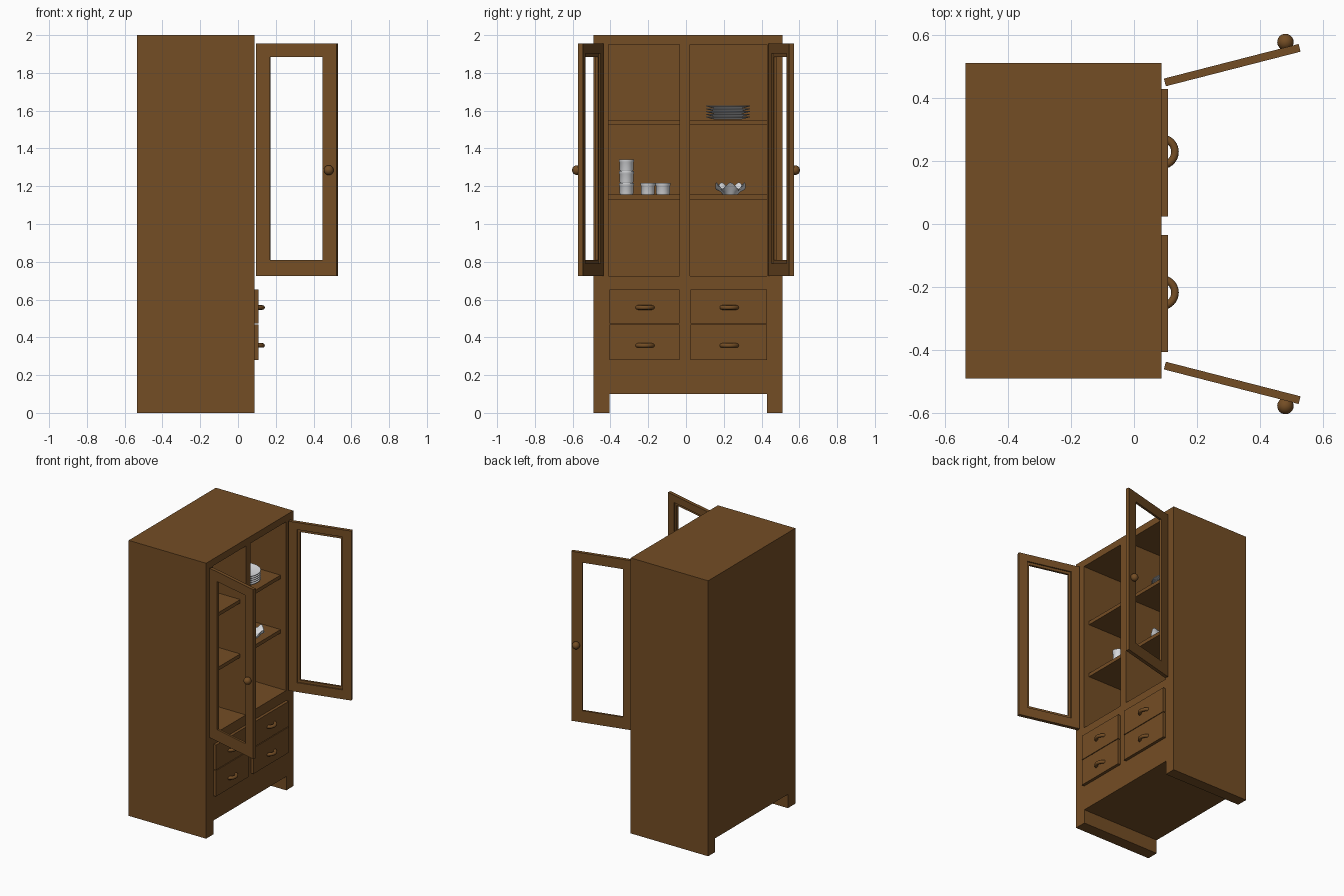
import bpy, bmesh, math
from mathutils import Matrix, Vector

if "Cube" in bpy.data.objects:
    bpy.data.objects.remove(bpy.data.objects["Cube"])


def material(name, rgb):
    m = bpy.data.materials.new(name)
    m.diffuse_color = (*rgb, 1)
    m.use_nodes = True
    m.node_tree.nodes["Principled BSDF"].inputs["Base Color"].default_value = m.diffuse_color
    return m


WOOD = material("brown wood", (0.175, 0.075, 0.018))
CHINA = material("white china", (0.72, 0.73, 0.75))


def finish(bm, name, mat, smooth=False):
    bmesh.ops.recalc_face_normals(bm, faces=bm.faces)
    me = bpy.data.meshes.new(name)
    bm.to_mesh(me)
    bm.free()
    ob = bpy.data.objects.new(name, me)
    bpy.context.collection.objects.link(ob)
    me.materials.append(mat)
    bpy.ops.object.select_all(action='DESELECT')
    bpy.context.view_layer.objects.active = ob
    ob.select_set(True)
    if smooth:
        bpy.ops.object.shade_smooth_by_angle(angle=math.radians(40))
    return ob


def box(name, x, y, z, mat=WOOD):
    bm = bmesh.new()
    lo, hi = Vector((x[0], y[0], z[0])), Vector((x[1], y[1], z[1]))
    size = hi - lo
    bmesh.ops.create_cube(bm, size=1, matrix=Matrix.Translation((lo + hi) / 2) @ Matrix.Diagonal((*size, 1)))
    return finish(bm, name, mat)


def carve(ob, cuts):
    for c in cuts:
        cutter = box("cutter", *c)
        cutter.hide_render = True
        mod = ob.modifiers.new("cut", 'BOOLEAN')
        mod.operation, mod.solver, mod.object = 'DIFFERENCE', 'EXACT', cutter
        bpy.context.view_layer.objects.active = ob
        bpy.ops.object.modifier_apply(modifier=mod.name)
        bpy.data.objects.remove(cutter)


def lathe(name, profile, loc, mat, steps=32):
    bm = bmesh.new()
    vs = [bm.verts.new((r, 0, z)) for r, z in profile]
    es = [bm.edges.new(p) for p in zip(vs, vs[1:])]
    bmesh.ops.spin(bm, geom=vs + es, cent=(0, 0, 0), axis=(0, 0, 1), angle=2 * math.pi, steps=steps)
    bmesh.ops.remove_doubles(bm, verts=bm.verts, dist=1e-5)
    ob = finish(bm, name, mat, True)
    ob.location = loc
    return ob


# Cabinet body: two open compartments above, raised base between the side runners
BAYS = [(-0.41, -0.035), (0.02, 0.428)]
body = box("cabinet_body", (-0.535, 0.087), (-0.49, 0.51), (0, 2))
carve(body, [((-0.495, 0.3), b, (0.725, 1.95)) for b in BAYS]
      + [((-0.7, 0.3), (-0.405, 0.43), (-0.1, 0.1))])

for i, (y0, y1) in enumerate(BAYS):
    # Shelves
    for z in (1.13, 1.525):
        box("shelf", (-0.495, 0.042), (y0, y1), (z, z + 0.026))
    # Drawer fronts with half-ring pulls
    mid = (y0 + y1) / 2
    for z0, z1 in ((0.28, 0.467), (0.472, 0.653)):
        box("drawer_front", (0.087, 0.108), (y0 + 0.004, y1), (z0, z1))
        bm = bmesh.new()
        zc = z0 + 0.077 if z0 < 0.4 else z0 + 0.086
        ring = [bm.verts.new((0.087 + 0.043 * 1, mid + 0, zc))]
        bm.clear()
        circle = [bm.verts.new((0, 0.043 + 0.012 * math.cos(a), 0.012 * math.sin(a)))
                  for a in (k * math.pi / 6 for k in range(12))]
        edges = [bm.edges.new((circle[k], circle[(k + 1) % 12])) for k in range(12)]
        bmesh.ops.spin(bm, geom=circle + edges, cent=(0, 0, 0), axis=(0, 0, 1), angle=-math.pi, steps=20)
        pull = finish(bm, "drawer_pull", WOOD, True)
        pull.location = (0.087, mid + 0.005, zc)

# Open doors: frame with a rebate on the inner face and a round knob outside
for s in (-1, 1):
    ang = s * math.radians(14.4)
    place = Matrix.Translation((0.098, s * 0.449, 0)) @ Matrix.Rotation(ang, 4, 'Z')
    door = box("door_frame", (0, 0.441), (-0.0125, 0.0125), (0.725, 1.955))
    rebate = sorted((-s * 0.05, -s * 0.003))
    carve(door, [((0.076, 0.363), (-0.1, 0.1), (0.81, 1.885)),
                 ((0.06, 0.379), rebate, (0.792, 1.903))])
    door.matrix_world = place
    bm = bmesh.new()
    bmesh.ops.create_uvsphere(bm, u_segments=24, v_segments=16, radius=0.026)
    knob = finish(bm, "door_knob", WOOD, True)
    knob.location = place @ Vector((0.402, s * 0.029, 1.285))

# Stack of plates
PLATE = [(0, 0), (0.065, 0), (0.117, 0.013), (0.117, 0.017), (0.066, 0.005), (0, 0.005)]
for k in range(5):
    lathe("plate", PLATE, (-0.115, 0.222, 1.552 + k * 0.0145), CHINA)

# Cups: a stack of three and two standing beside it
CUP = [(0, 0), (0.033, 0), (0.036, 0.006), (0.036, 0.045), (0.04, 0.05),
       (0.04, 0.062), (0.035, 0.062), (0.033, 0.008), (0, 0.008)]
for y, z in ((-0.315, 0), (-0.315, 0.062), (-0.315, 0.124), (-0.202, 0), (-0.122, 0)):
    lathe("cup", CUP, (-0.13, y, 1.156 + z), CHINA, 24)

# Small dish with a scalloped, uneven rim
dish = lathe("scalloped_dish", [(0, 0), (0.04, 0), (0.055, 0.02), (0.08, 0.045),
                                (0.076, 0.047), (0.05, 0.024), (0, 0.015)],
             (-0.05, 0.235, 1.156), CHINA, 40)
for v in dish.data.vertices:
    r = math.hypot(v.co.x, v.co.y)
    a = math.atan2(v.co.y, v.co.x)
    if r > 0.045:
        v.co.z += (r - 0.045) * 0.55 * math.cos(5 * a)
